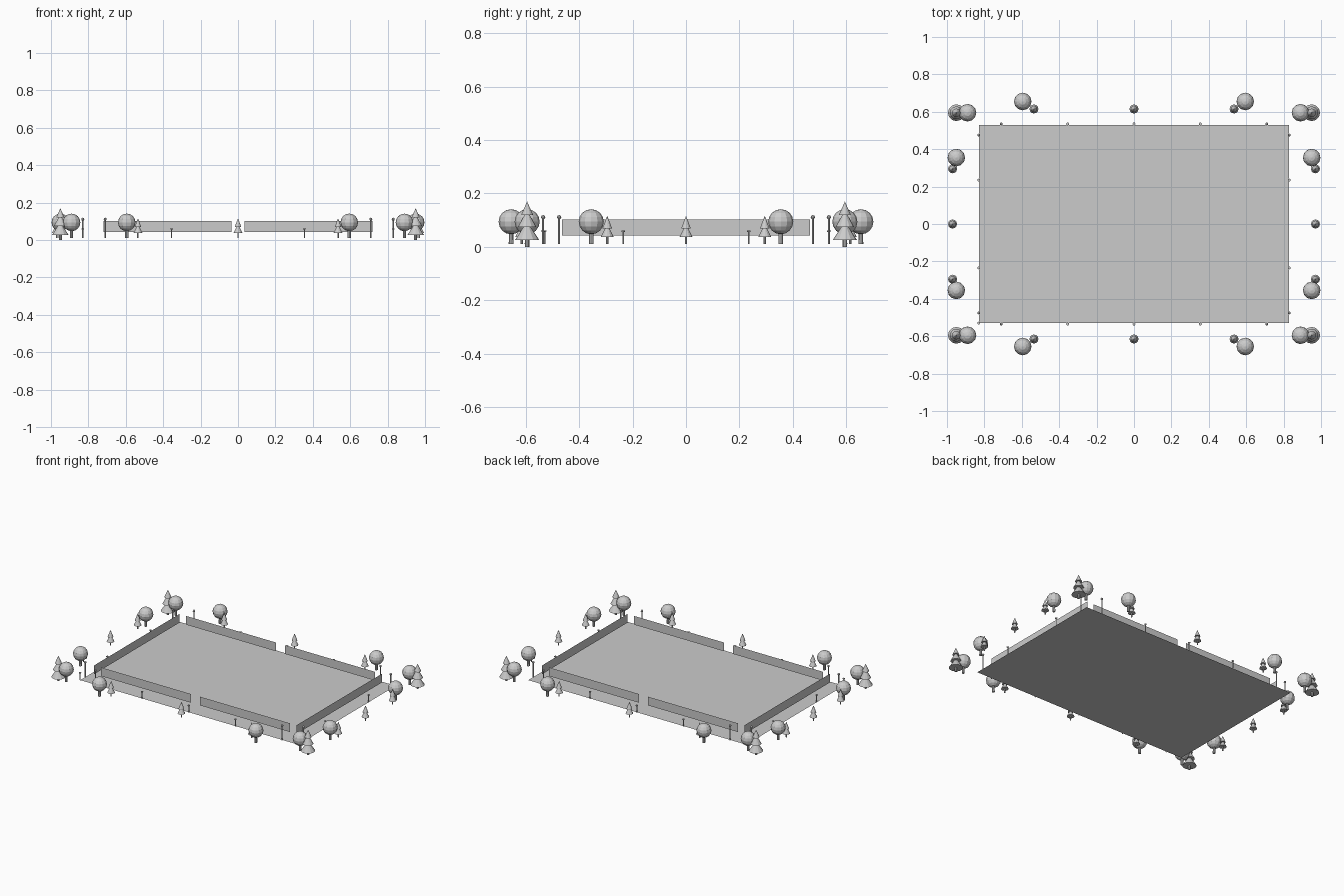
import bpy, bmesh, math
from mathutils import Matrix

if "Cube" in bpy.data.objects:
    bpy.data.objects.remove(bpy.data.objects["Cube"])

G = 0.01  # ground level


def finish(bm, name, smooth=False):
    me = bpy.data.meshes.new(name)
    bm.to_mesh(me)
    bm.free()
    ob = bpy.data.objects.new(name, me)
    bpy.context.collection.objects.link(ob)
    if smooth:
        for p in me.polygons:
            p.use_smooth = True
    return ob


def cone(bm, x, y, z0, z1, r0, r1, n=12):
    bmesh.ops.create_cone(bm, cap_ends=True, segments=n, radius1=r0, radius2=r1,
                          depth=z1 - z0, matrix=Matrix.Translation((x, y, (z0 + z1) / 2)))


def ball(bm, x, y, z, r, u=12, v=8):
    bmesh.ops.create_uvsphere(bm, u_segments=u, v_segments=v, radius=r,
                              matrix=Matrix.Translation((x, y, z)))


def quad(bm, pts):
    bm.faces.new([bm.verts.new(p) for p in pts])


def flat(bm, x0, x1, y0, y1, z):
    quad(bm, [(x0, y0, z), (x1, y0, z), (x1, y1, z), (x0, y1, z)])


def mirrored(points):
    # all four mirror images of each point, without duplicates
    return sorted({(sx * x + 0.0, sy * y + 0.0) for x, y in points
                   for sx in (1, -1) for sy in (1, -1)})


# ground sheet
bm = bmesh.new()
flat(bm, -0.83, 0.83, -0.53, 0.53, G)
finish(bm, "ground")

# pitch markings
bm = bmesh.new()
W, Z = 0.002, G + 0.001


def outline(x0, x1, y0, y1):
    for y in (y0, y1):
        flat(bm, x0 - W, x1 + W, y - W, y + W, Z)
    for x in (x0, x1):
        flat(bm, x - W, x + W, y0 + W, y1 - W, Z)


outline(-0.79, 0.79, -0.49, 0.49)
outline(-0.6, 0.6, -0.375, 0.375)
outline(0.36, 0.6, -0.22, 0.22)
outline(-0.6, -0.36, -0.22, 0.22)
flat(bm, -W, W, -0.373, 0.373, Z)
N = 32
for i in range(N):
    a, b = (2 * math.pi * k / N for k in (i, i + 1))
    quad(bm, [(r * math.cos(t), r * math.sin(t), Z)
              for r, t in ((0.073, a), (0.077, a), (0.077, b), (0.073, b))])
finish(bm, "pitch_lines")

# hanging side boards, a single sheet each
bm = bmesh.new()
for s in (1, -1):
    for t in (1, -1):
        xa, xb, y = t * 0.035, t * 0.72, s * 0.463
        quad(bm, [(xa, y, 0.042), (xb, y, 0.042), (xb, y, 0.102), (xa, y, 0.102)])
    x = s * 0.77
    quad(bm, [(x, -0.465, 0.042), (x, 0.465, 0.042), (x, 0.465, 0.102), (x, -0.465, 0.102)])
finish(bm, "boards")

# tall lamp posts
bm = bmesh.new()
for x, y in mirrored([(0.71, 0.535), (0.83, 0.475)]):
    cone(bm, x, y, G, 0.108, 0.004, 0.004, 8)
    ball(bm, x, y, 0.111, 0.008, 8, 6)
finish(bm, "tall_lamps")

# short bollard posts with flat heads
bm = bmesh.new()
for x, y in mirrored([(0.355, 0.535), (0, 0.535), (0.83, 0.235)]) + [(-0.83, -0.53)]:
    cone(bm, x, y, G, 0.056, 0.003, 0.003, 8)
    cone(bm, x, y, 0.056, 0.062, 0.006, 0.008, 8)
finish(bm, "short_lamps")

# round trees
trunks, crowns = bmesh.new(), bmesh.new()
for x, y in mirrored([(0.595, 0.655), (0.95, 0.355), (0.89, 0.595)]):
    cone(trunks, x, y, G, 0.06, 0.009, 0.008, 8)
    ball(crowns, x, y, 0.094, 0.047)
finish(trunks, "round_tree_trunks")
finish(crowns, "round_tree_crowns")

# large corner conifers with three tiers, small conifers with two
trunks, tiers = bmesh.new(), bmesh.new()
for x, y in mirrored([(0.95, 0.595)]):
    cone(trunks, x, y, 0, 0.03, 0.008, 0.008, 8)
    for z0, z1, r in ((0.026, 0.095, 0.045), (0.075, 0.137, 0.034), (0.12, 0.17, 0.022)):
        cone(tiers, x, y, z0, z1, r, 0)
for x, y in mirrored([(0.535, 0.615), (0, 0.615), (0.97, 0.295), (0.97, 0)]):
    cone(trunks, x, y, G, 0.04, 0.004, 0.004, 8)
    for z0, z1, r in ((0.037, 0.085, 0.024), (0.069, 0.116, 0.018)):
        cone(tiers, x, y, z0, z1, r, 0)
finish(trunks, "conifer_trunks")
finish(tiers, "conifer_tiers")
